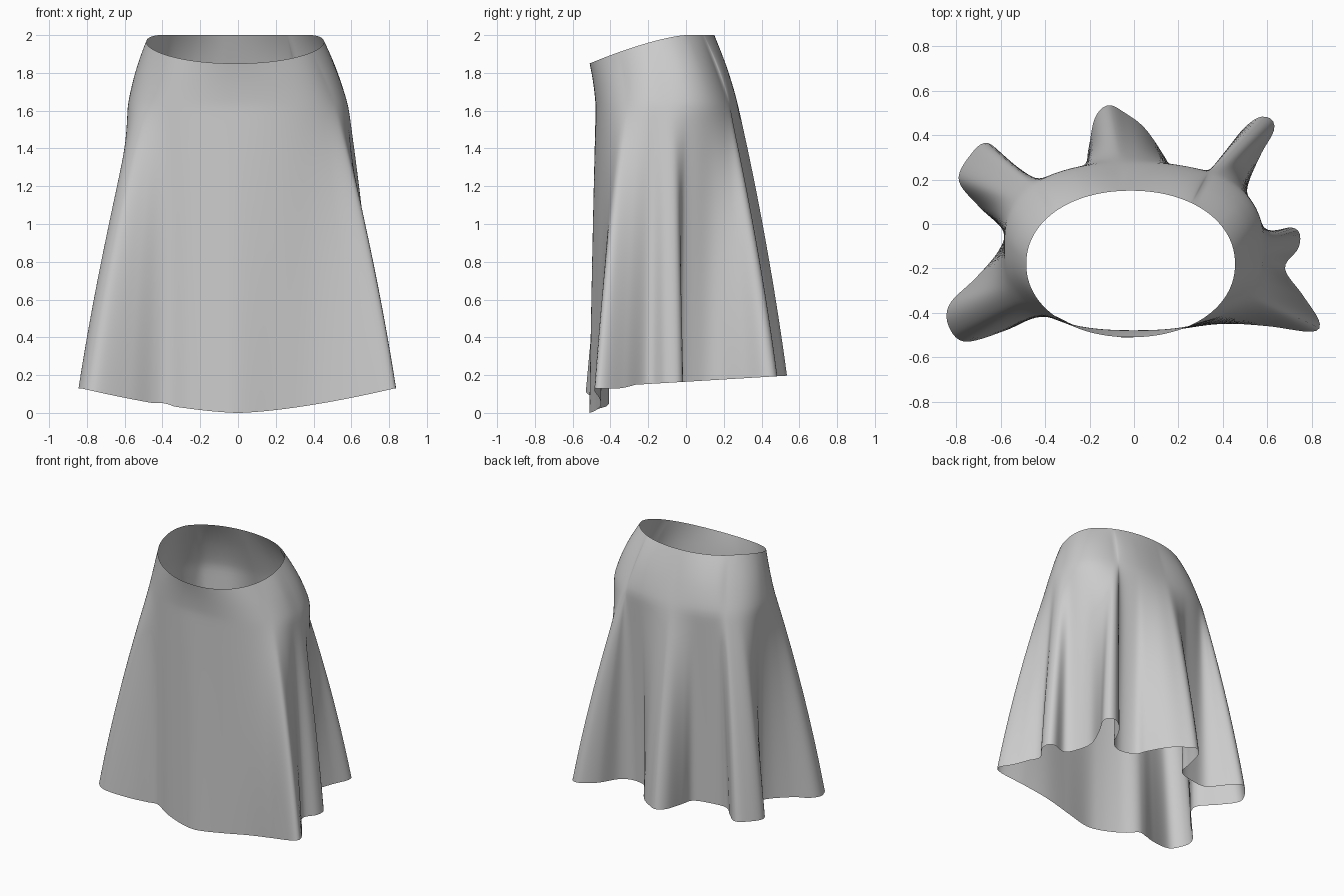
import bpy
from math import sin, cos, pi, atan2, tau

if "Cube" in bpy.data.objects:
    bpy.data.objects.remove(bpy.data.objects["Cube"])

COLS, HIP_ROWS, HEM_ROWS = 300, 12, 40

# Hem outline seen from above, counter-clockwise from the front centre
HEM = [(0, -.51), (.2, -.475), (.4, -.45), (.6, -.46), (.80, -.485), (.835, -.44),
       (.76, -.32), (.68, -.2), (.74, -.11), (.745, -.04), (.70, -.015), (.59, -.04),
       (.53, .05), (.51, .16), (.57, .31), (.63, .42), (.615, .475), (.55, .475),
       (.46, .39), (.39, .25), (.30, .20), (.18, .23), (.14, .30), (.05, .43),
       (-.04, .50), (-.115, .535), (-.175, .48), (-.205, .34), (-.23, .24),
       (-.36, .20), (-.48, .20), (-.57, .29), (-.66, .365), (-.73, .32),
       (-.79, .20), (-.70, .08), (-.59, -.03), (-.61, -.12), (-.71, -.24),
       (-.83, -.36), (-.835, -.46), (-.76, -.53), (-.58, -.48), (-.45, -.42),
       (-.37, -.41), (-.26, -.46), (-.12, -.50)]


def catmull(a, b, c, d, t):
    return tuple(.5 * (2 * q + (r - p) * t + (2 * p - 5 * q + 4 * r - s) * t * t
                 + (3 * q - p - 3 * r + s) * t ** 3) for p, q, r, s in zip(a, b, c, d))


def closed_curve(points, count):
    """Smooth closed curve, resampled to even spacing."""
    n = len(points)
    dense = [catmull(*(points[(i + k) % n] for k in (-1, 0, 1, 2)), j / 20)
             for i in range(n) for j in range(20)] + [points[0]]
    dist = [0]
    for p, q in zip(dense, dense[1:]):
        dist.append(dist[-1] + ((q[0] - p[0]) ** 2 + (q[1] - p[1]) ** 2) ** .5)
    out, k = [], 0
    for i in range(count):
        target = dist[-1] * i / count
        while dist[k + 1] < target:
            k += 1
        f = (target - dist[k]) / (dist[k + 1] - dist[k])
        out.append(tuple(u + (v - u) * f for u, v in zip(dense[k], dense[k + 1])))
    return out


def oval(angle, cx, cy, a, b, power):
    c, s = cos(angle), sin(angle)
    r = ((abs(c) / a) ** power + (abs(s) / b) ** power) ** (-1 / power)
    return cx + r * c, cy + r * s


hem = closed_curve(HEM, COLS)

# Direction of each column around the body, smoothed so folds fan out from the hips
angles, last = [], -pi / 2
for x, y in hem:
    step = (atan2(y + .1, x) - last + pi) % tau - pi
    last += step
    angles.append(last)
dev = [a - tau * i / COLS for i, a in enumerate(angles)]
for _ in range(3):
    dev = [sum(dev[(i + k) % COLS] for k in range(-7, 8)) / 15 for i in range(COLS)]
angles = [d + tau * i / COLS for i, d in enumerate(dev)]

# Each column runs from the waist over the hip, then down its fold
verts = []
for (hx, hy), ang in zip(hem, angles):
    wx, wy = oval(ang, -.015, -.18, .47, .33, 2.1)
    waist = (wx, wy, 2 - .15 * (max(0, -wy) / .51) ** 1.4)
    hip = (*oval(ang, 0, -.1, .585, .378, 2.5), 1.62)
    side = .13 * min(1, abs(hx) / .83) ** 1.5
    back = .165 + .06 * hy
    mix = min(1, max(0, (hy + .42) / .15))
    bottom = (hx, hy, side + (back - side) * mix)
    for i in range(HIP_ROWS):
        t = i / HIP_ROWS
        pos = []
        for w, h, b in zip(waist, hip, bottom):
            slope = 1.25 * (b - h) * (waist[2] - hip[2]) / (hip[2] - bottom[2])
            curve = .45 * (slope - (h - w))
            pos.append(w + (h - w) * t + curve * (t * t - t))
        pos[2] = waist[2] + (hip[2] - waist[2]) * t
        verts.append(pos)
    for i in range(HEM_ROWS + 1):
        t = i / HEM_ROWS
        f = t + .25 * t * (1 - t)          # folds open a little faster near the hip
        verts.append((hip[0] + (hx - hip[0]) * f, hip[1] + (hy - hip[1]) * f,
                      hip[2] + (bottom[2] - hip[2]) * t))

rows = HIP_ROWS + HEM_ROWS + 1
faces = []
for c in range(COLS):
    n = (c + 1) % COLS
    for r in range(rows - 1):
        faces.append((c * rows + r, c * rows + r + 1, n * rows + r + 1, n * rows + r))

# Skirt
mesh = bpy.data.meshes.new("skirt")
mesh.from_pydata(verts, [], faces)
mesh.shade_smooth()
skirt = bpy.data.objects.new("skirt", mesh)
bpy.context.collection.objects.link(skirt)

# Relax the join at the hip
smooth = skirt.modifiers.new("relax", 'SMOOTH')
smooth.factor, smooth.iterations = .5, 6
group = skirt.vertex_groups.new(name="hip_band")
group.add([c * rows + r for c in range(COLS) for r in range(HIP_ROWS - 5, HIP_ROWS + 6)], 1, 'REPLACE')
smooth.vertex_group = "hip_band"
